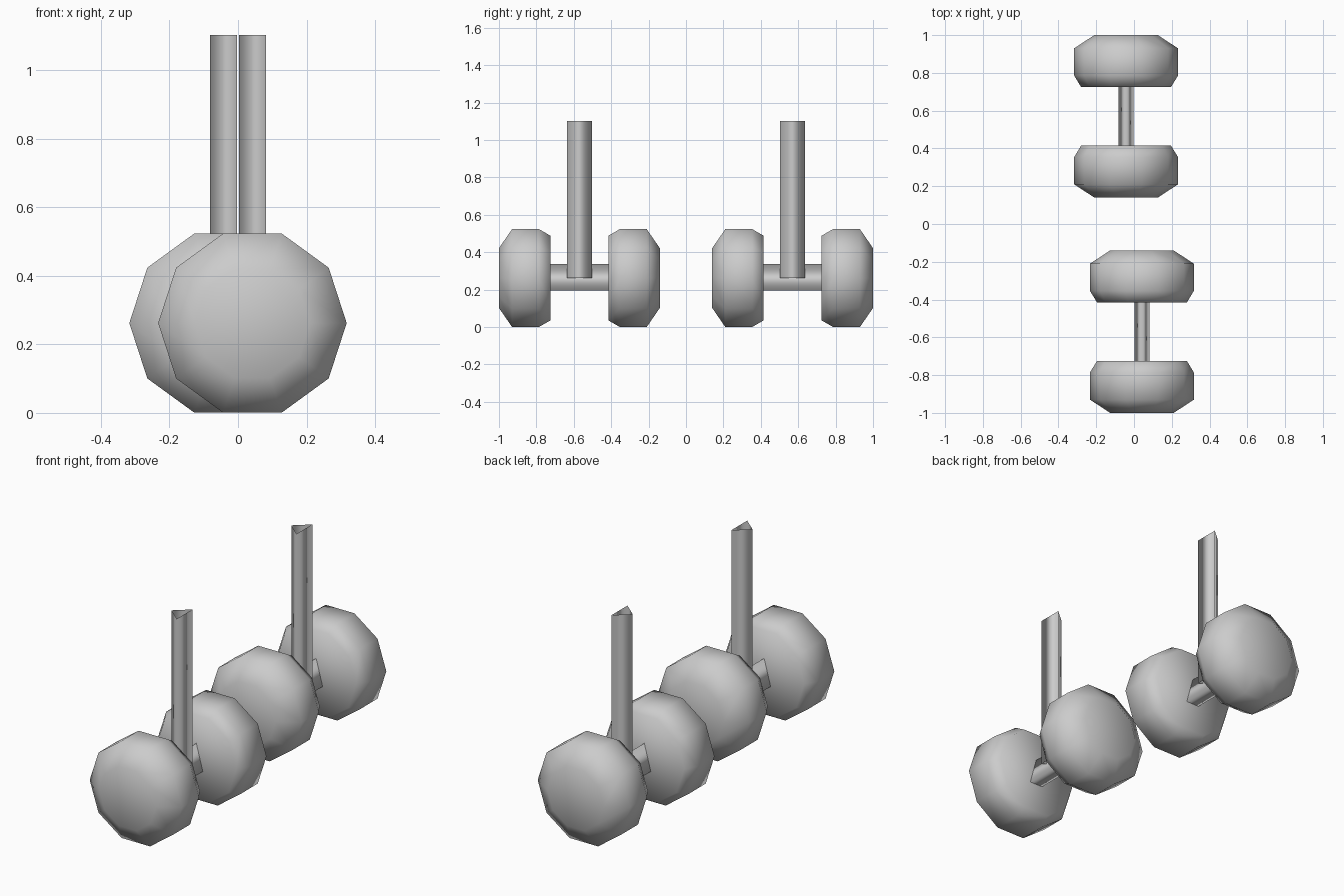
import bpy, bmesh
from math import cos, sin, pi

if "Cube" in bpy.data.objects:
    bpy.data.objects.remove(bpy.data.objects["Cube"])

WHEEL_Z = 0.262


def make_object(name, rings, cap_start=True, cap_end=True):
    """Loft a list of equal-length point rings into a smooth mesh."""
    bm = bmesh.new()
    loops = [[bm.verts.new(p) for p in ring] for ring in rings]
    n = len(loops[0])
    for a, b in zip(loops, loops[1:]):
        for i in range(n):
            j = (i + 1) % n
            bm.faces.new((a[i], a[j], b[j], b[i]))
    if cap_start:
        bm.faces.new(loops[0][::-1])
    if cap_end:
        bm.faces.new(loops[-1])
    bmesh.ops.recalc_face_normals(bm, faces=bm.faces)
    mesh = bpy.data.meshes.new(name)
    bm.to_mesh(mesh)
    bm.free()
    mesh.shade_smooth()
    obj = bpy.data.objects.new(name, mesh)
    bpy.context.collection.objects.link(obj)
    return obj


# wheel profile: (distance from the strut, radius)
PROFILE = [(0.155, 0.238), (0.216, 0.275), (0.36, 0.275), (0.43, 0.168)]


def wheel(name, cx, cy, side):
    rings = [[(cx + r * cos(i * pi / 5), cy + side * d, WHEEL_Z + r * sin(i * pi / 5))
              for i in range(10)] for d, r in PROFILE]
    make_object(name, rings)


def gear(label, cx, cy):
    # pair of ten-sided wheels
    wheel(label + "_wheel_a", cx, cy, -1)
    wheel(label + "_wheel_b", cx, cy, 1)
    # three-sided axle, ridge on top
    section = [(-0.039, 0.195), (0.039, 0.195), (0, 0.337)]
    make_object(label + "_axle", [[(cx + x, cy + y, z) for x, z in section]
                                  for y in (-0.155, 0.155)], False, False)
    # three-sided open strut, flat side towards +x
    section = [(0.039, -0.067), (0.039, 0.067), (-0.039, 0)]
    make_object(label + "_strut", [[(cx + x, cy + y, z) for x, y in section]
                                   for z in (WHEEL_Z, 1.102)], False, False)


gear("front", 0.042, -0.57)
gear("rear", -0.042, 0.57)
